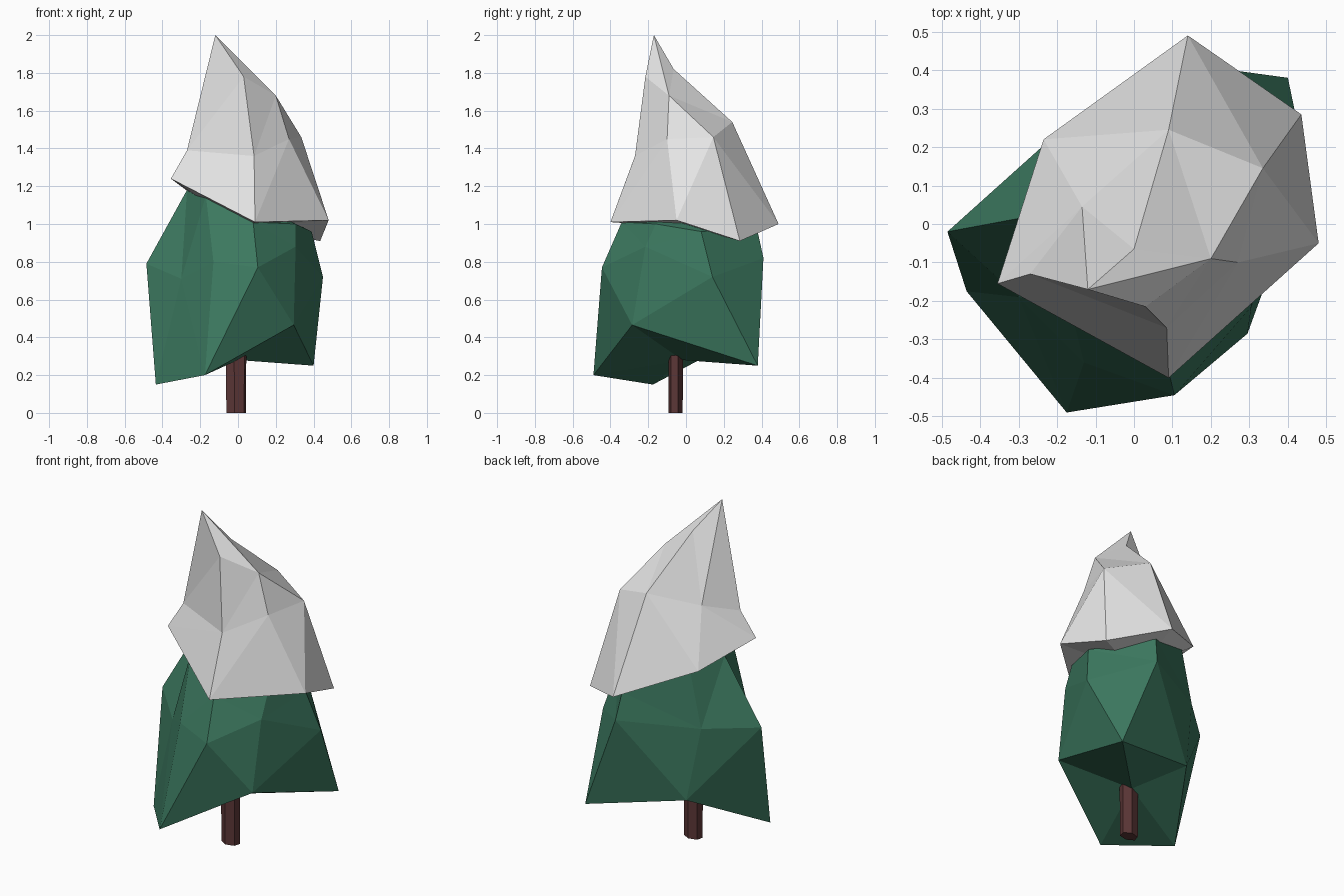
import bpy, bmesh, math
from mathutils import Vector

if "Cube" in bpy.data.objects:
    bpy.data.objects.remove(bpy.data.objects["Cube"])


def material(name, rgb):
    m = bpy.data.materials.new(name)
    m.diffuse_color = (*rgb, 1)
    m.use_nodes = True
    m.node_tree.nodes["Principled BSDF"].inputs["Base Color"].default_value = m.diffuse_color
    return m


def ring_shell(name, rings, bottom, top, mat):
    """Closed faceted shell: bridge rings upward, fan-cap both ends.
    Repeated points in a ring collapse quads to triangles."""
    bm = bmesh.new()
    cache = {}

    def vert(p):
        if p not in cache:
            cache[p] = bm.verts.new(p)
        return cache[p]

    def tri(*pts):
        if len(set(pts)) == 3:
            bm.faces.new([vert(p) for p in pts])

    n = len(rings[0])
    for i in range(n):
        j = (i + 1) % n
        tri(rings[0][j], rings[0][i], bottom)
        tri(rings[-1][i], rings[-1][j], top)
        for lo, hi in zip(rings, rings[1:]):
            a, b, c, d = lo[i], lo[j], hi[j], hi[i]
            # split each quad along its shorter diagonal
            if (Vector(a) - Vector(c)).length <= (Vector(b) - Vector(d)).length:
                tri(a, b, c)
                tri(a, c, d)
            else:
                tri(a, b, d)
                tri(b, c, d)
    bmesh.ops.recalc_face_normals(bm, faces=bm.faces[:])
    me = bpy.data.meshes.new(name)
    bm.to_mesh(me)
    bm.free()
    me.materials.append(mat)
    ob = bpy.data.objects.new(name, me)
    bpy.context.collection.objects.link(ob)
    return ob


snow = material("snow white", (0.78, 0.78, 0.78))
green = material("pine green", (0.045, 0.19, 0.115))
brown = material("bark brown", (0.105, 0.037, 0.037))

# Snow cap: rim, shoulder and crown rings, ending in a leaning tip
tip = (-0.12, -0.17, 2.0)
ridge = (0.20, -0.09, 1.68)
rim = [(-0.355, -0.155, 1.24), (0.09, -0.40, 1.01), (0.48, -0.05, 1.02),
       (0.435, 0.285, 0.91), (0.14, 0.49, 1.0), (-0.235, 0.22, 1.15)]
shoulder = [(-0.27, -0.13, 1.39), (0.085, -0.27, 1.36), (0.27, -0.10, 1.45),
            (0.335, 0.145, 1.46), (0.09, 0.245, 1.54), (-0.135, 0.045, 1.45)]
crown = [tip, (0.03, -0.215, 1.78), ridge, ridge, (0.0, -0.065, 1.82), tip]
ring_shell("snow_cap", [rim, shoulder, crown], (0.03, 0.03, 0.98), tip, snow)

# Foliage: hem, waist and top rings
left, front = (-0.435, -0.175, 0.15), (-0.175, -0.49, 0.20)
right, back = (0.40, 0.38, 0.25), (-0.17, 0.24, 0.37)
peak = (-0.27, 0.02, 1.18)
hem = [left, left, front, front, (0.295, -0.285, 0.465), right, right, back]
waist = [(-0.485, -0.02, 0.79), (-0.30, -0.19, 0.71), (-0.13, -0.36, 0.80),
         (0.105, -0.445, 0.77), (0.305, -0.215, 0.88), (0.45, 0.14, 0.72),
         (0.18, 0.41, 0.82), (-0.24, 0.20, 0.80)]
top = [peak, peak, (-0.17, -0.20, 1.15), (0.08, -0.34, 1.01),
       (0.305, -0.16, 1.0), (0.39, 0.08, 0.96), (0.16, 0.375, 0.98),
       (-0.16, 0.20, 1.16)]
ring_shell("foliage", [hem, waist, top], (0.0, -0.02, 0.28),
           (0.0, 0.0, 1.15), green)

# Trunk: slim six-sided post
post = [[(-0.01 + 0.055 * s * math.cos(a), -0.055 + 0.038 * s * math.sin(a), z)
         for a in [math.radians(60 * k + 20) for k in range(6)]]
        for z, s in ((0, 1.0), (0.34, 1.05))]
ring_shell("trunk", post, (-0.01, -0.055, 0), (-0.01, -0.055, 0.34), brown)
